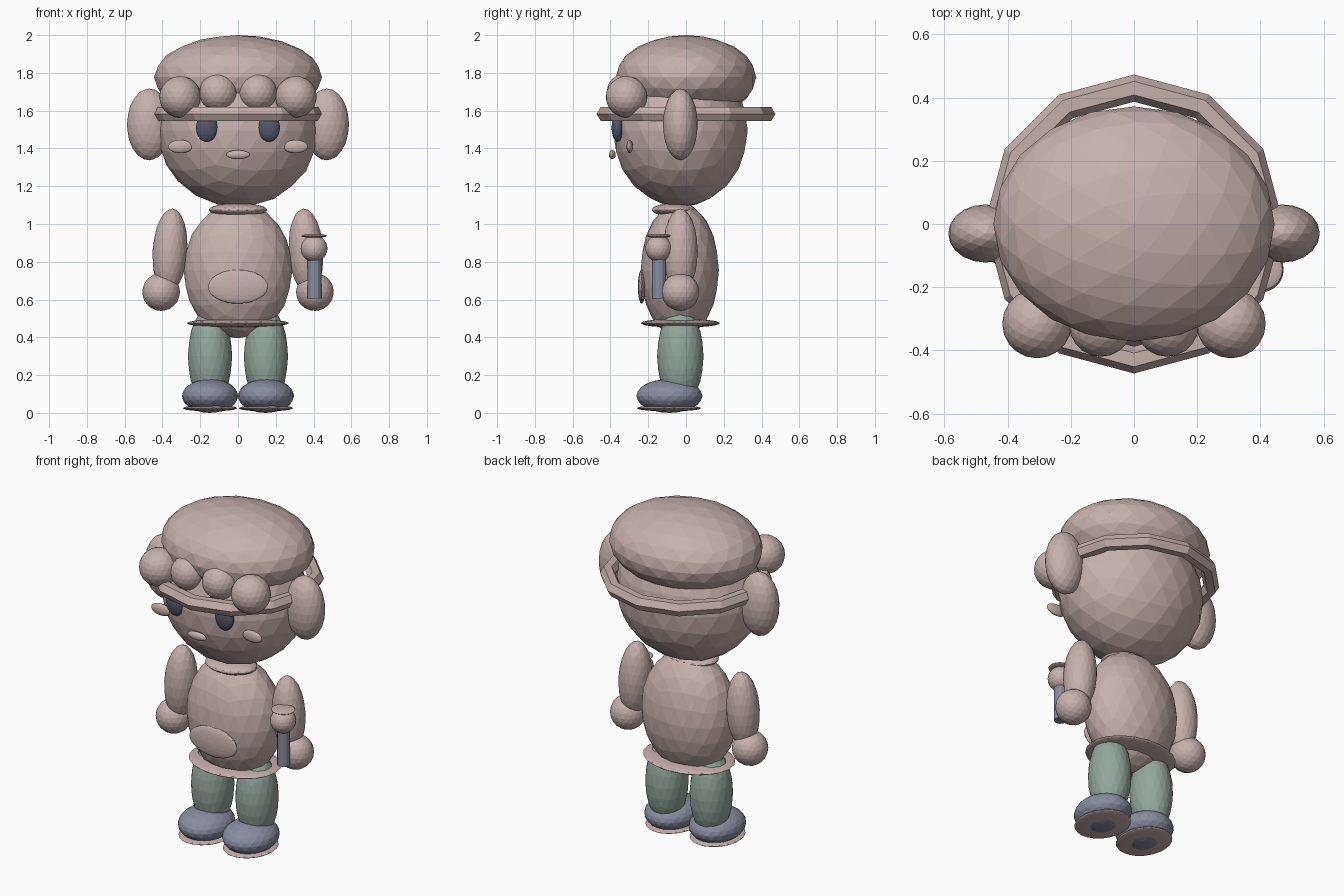
import bpy, bmesh, math
from mathutils import Matrix

if "Cube" in bpy.data.objects:
    bpy.data.objects.remove(bpy.data.objects["Cube"])


def material(name, rgb):
    m = bpy.data.materials.new(name)
    m.diffuse_color = (*rgb, 1)
    m.use_nodes = True
    m.node_tree.nodes["Principled BSDF"].inputs["Base Color"].default_value = m.diffuse_color
    return m


PINK = material("dusty pink", (0.56, 0.44, 0.415))
GREEN = material("sage green", (0.30, 0.385, 0.335))
SLATE = material("slate blue", (0.25, 0.265, 0.345))
DARK = material("dark navy", (0.085, 0.096, 0.14))


def finish(name, bm, mat):
    me = bpy.data.meshes.new(name)
    bm.to_mesh(me)
    bm.free()
    me.materials.append(mat)
    ob = bpy.data.objects.new(name, me)
    bpy.context.collection.objects.link(ob)
    return ob


def blob(name, mat, loc, radii, tilt=0, sub=3):
    """Faceted ellipsoid, optionally tilted about y."""
    bm = bmesh.new()
    bmesh.ops.create_icosphere(bm, subdivisions=sub, radius=1)
    bm.transform(Matrix.Translation(loc) @ Matrix.Rotation(tilt, 4, 'Y')
                 @ Matrix.Diagonal((*radii, 1)))
    return finish(name, bm, mat)


def ring(name, mat, z, major, minor, sides, section):
    """Low-poly ring around the z axis."""
    bm = bmesh.new()
    loops = []
    for i in range(sides):
        a = math.tau * i / sides
        loop = []
        for j in range(section):
            b = math.tau * j / section
            r = major + minor * math.cos(b)
            loop.append(bm.verts.new((r * math.cos(a), r * math.sin(a), z + minor * math.sin(b))))
        loops.append(loop)
    for i in range(sides):
        p, q = loops[i], loops[(i + 1) % sides]
        for j in range(section):
            k = (j + 1) % section
            bm.faces.new((p[j], q[j], q[k], p[k]))
    return finish(name, bm, mat)


# Head and hat
blob("head", PINK, (0, -0.03, 1.495), (0.425, 0.357, 0.405))
blob("hat_crown", PINK, (0, 0, 1.777), (0.445, 0.372, 0.223))
ring("hat_band", PINK, 1.583, 0.43, 0.043, 12, 6)
blob("mouth", PINK, (0, -0.39, 1.367), (0.063, 0.018, 0.024))

# Torso
blob("torso", PINK, (0, -0.033, 0.755), (0.288, 0.207, 0.36))
blob("collar", PINK, (0, -0.065, 1.075), (0.155, 0.117, 0.035))
blob("belly_patch", PINK, (0, -0.235, 0.668), (0.16, 0.02, 0.09))
blob("belt", PINK, (0, -0.03, 0.475), (0.272, 0.21, 0.024))

# Mirrored parts
for s, side in ((-1, "left"), (1, "right")):
    blob(f"ear_puff_{side}", PINK, (s * 0.47, -0.03, 1.527), (0.118, 0.092, 0.19))
    blob(f"outer_curl_{side}", PINK, (s * 0.307, -0.315, 1.673), (0.11,) * 3)
    blob(f"inner_curl_{side}", PINK, (s * 0.105, -0.32, 1.697), (0.1,) * 3)
    blob(f"eye_{side}", DARK, (s * 0.165, -0.362, 1.51), (0.058, 0.032, 0.075))
    blob(f"cheek_{side}", PINK, (s * 0.305, -0.298, 1.41), (0.065, 0.017, 0.035))
    blob(f"arm_{side}", PINK, (s * 0.36, -0.03, 0.857), (0.092, 0.092, 0.225), -s * 0.06)
    blob(f"hand_{side}", PINK, (s * 0.407, -0.03, 0.64), (0.1,) * 3)
    blob(f"leg_{side}", GREEN, (s * 0.148, -0.03, 0.30), (0.117, 0.123, 0.26))
    blob(f"shoe_{side}", SLATE, (s * 0.148, -0.088, 0.09), (0.149, 0.175, 0.09))
    blob(f"sole_{side}", PINK, (s * 0.148, -0.09, 0.025), (0.144, 0.17, 0.017))

# Handheld microphone
bm = bmesh.new()
bmesh.ops.create_cone(bm, cap_ends=True, segments=12, radius1=0.036, radius2=0.036, depth=0.22,
                      matrix=Matrix.Translation((0.405, -0.143, 0.716)))
finish("microphone_handle", bm, SLATE)
blob("microphone_head", PINK, (0.403, -0.145, 0.87), (0.071,) * 3)
blob("microphone_cap", PINK, (0.403, -0.145, 0.937), (0.068, 0.065, 0.011))
